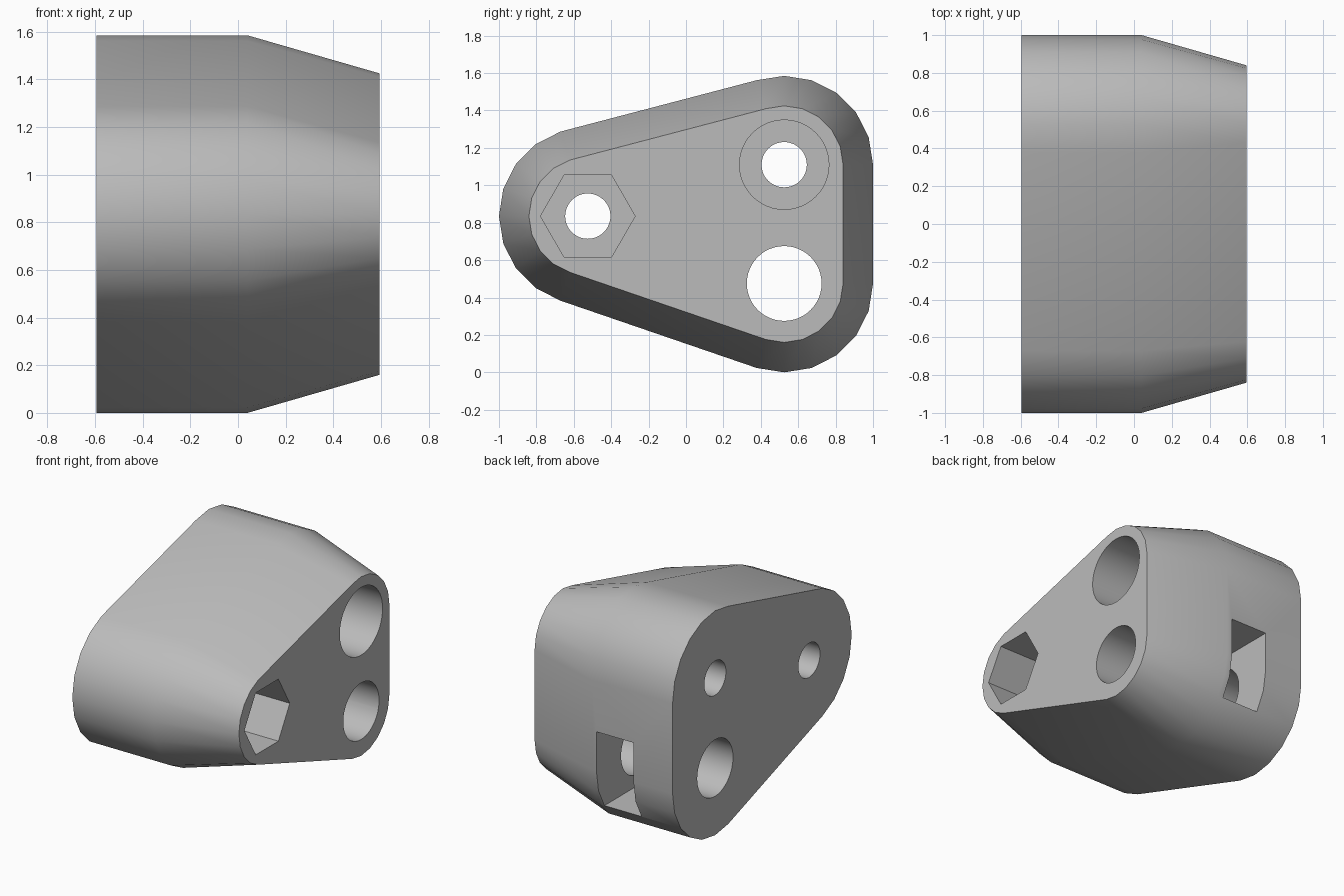
import bpy, bmesh
from math import cos, sin, pi

default = bpy.data.objects.get("Cube")
if default:
    bpy.data.objects.remove(default, do_unlink=True)

grey = bpy.data.materials.new("mid_grey")
grey.use_nodes = True
colour = (0.5, 0.5, 0.5, 1)
grey.diffuse_color = colour
grey.node_tree.nodes["Principled BSDF"].inputs["Base Color"].default_value = colour

HALF = 0.595                       # half the width along x
TOP, LOW, NOSE = (0.525, 1.11), (0.525, 0.475), (-0.525, 0.835)


def arc(centre, radius, first, last, sides):
    """Points of a regular polygon, from step first to step last."""
    return [(centre[0] + radius * cos(2 * pi * k / sides),
             centre[1] + radius * sin(2 * pi * k / sides))
            for k in range(first, last + 1)]


def circle(centre, radius, sides=48):
    return arc(centre, radius, 0, sides - 1, sides)


def loft(name, sections):
    """Solid through (x, outline) sections with matching point counts."""
    bm = bmesh.new()
    rings = [[bm.verts.new((x, y, z)) for y, z in outline] for x, outline in sections]
    for a, b in zip(rings, rings[1:]):
        for i in range(len(a)):
            j = (i + 1) % len(a)
            bm.faces.new((a[i], a[j], b[j], b[i]))
    bm.faces.new(rings[0])
    bm.faces.new(rings[-1])
    bmesh.ops.recalc_face_normals(bm, faces=bm.faces)
    mesh = bpy.data.meshes.new(name)
    bm.to_mesh(mesh)
    bm.free()
    mesh.materials.append(grey)
    obj = bpy.data.objects.new(name, mesh)
    bpy.context.collection.objects.link(obj)
    return obj


def prism(name, outline, start, end):
    return loft(name, [(start, outline), (end, outline)])


def body_outline(radius):
    """Rounded triangle around the three bolt centres."""
    return (arc(TOP, radius, 0, 6, 20) + arc(NOSE, radius, 6, 14, 20)
            + arc(LOW, radius, 14, 20, 20))


# Block with a tapered end
block = loft("clamp_block", [(-HALF, body_outline(0.475)),
                             (0.04, body_outline(0.475)),
                             (HALF, body_outline(0.315))])

# Side slot with a pointed inner end, reaching the large hole
h, r = 0.278, 0.321
slot = [(1.2, LOW[1] - h), (1.2, LOW[1] + h), (LOW[0] - r / 2, LOW[1] + h),
        (LOW[0] - r, LOW[1]), (LOW[0] - r / 2, LOW[1] - h)]

# Through holes, bolt head recess, hexagonal nut recess and slot
cutters = [
    prism("large_hole_cutter", circle(LOW, 0.2), -1, 1),
    prism("upper_hole_cutter", circle(TOP, 0.121), -1, 1),
    prism("nose_hole_cutter", circle(NOSE, 0.121), -1, 1),
    prism("head_recess_cutter", circle(TOP, 0.239), -0.2, 1),
    prism("nut_recess_cutter", circle(NOSE, 0.253, 6), -0.2, 1),
    prism("slot_cutter", slot, -0.29, 0.0),
]
for cutter in cutters:
    cutter.hide_render = True
    cut = block.modifiers.new(cutter.name, "BOOLEAN")
    cut.operation = "DIFFERENCE"
    cut.solver = "EXACT"
    cut.object = cutter

# Apply the cuts, drop the cutters, smooth the rounded walls
bpy.ops.object.select_all(action="DESELECT")
block.select_set(True)
bpy.context.view_layer.objects.active = block
for modifier in list(block.modifiers):
    bpy.ops.object.modifier_apply(modifier=modifier.name)
for cutter in cutters:
    bpy.data.objects.remove(cutter, do_unlink=True)
bpy.ops.object.shade_smooth_by_angle(angle=pi / 6)
